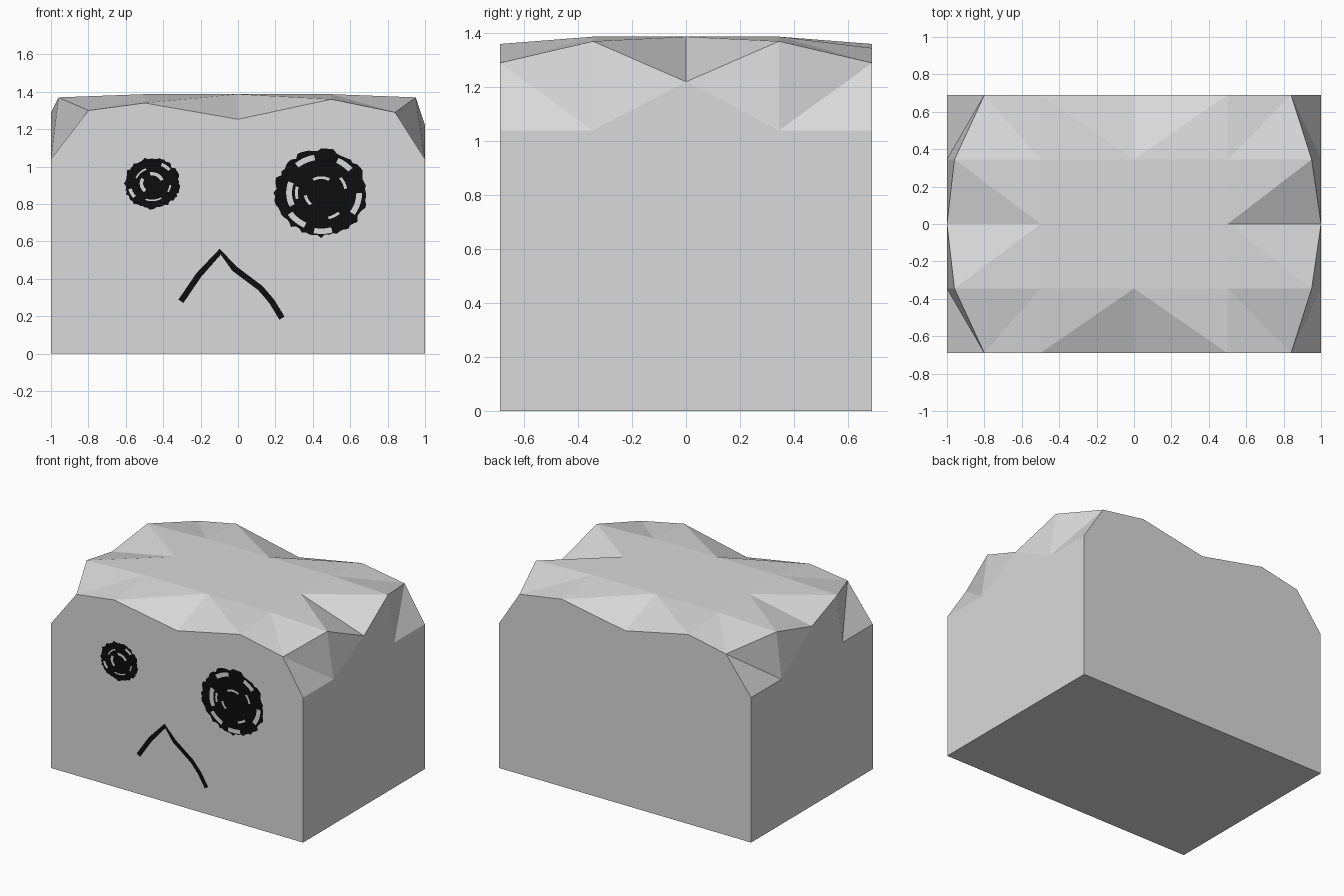
import bpy, bmesh, math, random

if "Cube" in bpy.data.objects:
    bpy.data.objects.remove(bpy.data.objects["Cube"])

random.seed(4)
D, H = 0.69, 1.387          # half depth, top height
R, G = D / 2, 1.04          # facet row, height of the cut corners


def material(name, v):
    m = bpy.data.materials.new(name)
    m.diffuse_color = (v, v, v, 1)
    m.use_nodes = True
    m.node_tree.nodes["Principled BSDF"].inputs["Base Color"].default_value = m.diffuse_color
    return m


stone = material("light grey", 0.7)
ink = material("black", 0.004)


def finish(bm, name, mat):
    me = bpy.data.meshes.new(name)
    bm.to_mesh(me)
    bm.free()
    me.materials.append(mat)
    ob = bpy.data.objects.new(name, me)
    bpy.context.collection.objects.link(ob)
    return ob


# Block with chipped top edges
bm = bmesh.new()
cache = {}


def face(*pts):
    vs = []
    for p in pts:
        k = tuple(round(c, 4) for c in p)
        if k not in cache:
            cache[k] = bm.verts.new(k)
        vs.append(cache[k])
    bm.faces.new(vs)


# per end: corner x, shoulder x, corner z, middle z
ends = {-1: (0.80, 0.96, 1.30, 1.29), 1: (0.84, 0.95, 1.29, 1.22)}
# heights of the long edges at x = -0.5 and 0.5
edge_z = {(-1, -1): 1.34, (1, -1): 1.36, (-1, 1): 1.36, (1, 1): 1.345}
DIP = 1.253

# flat plateau and base
face((-.5, -R, H), (0, -R, H), (.5, -R, H), (.5, 0, H),
     (.5, R, H), (0, R, H), (-.5, R, H), (-.5, 0, H))
face((-1, -D, 0), (-1, D, 0), (1, D, 0), (1, -D, 0))

for sy in (-1, 1):
    y, r = sy * D, sy * R
    # front and back walls
    wall = [(-1, y, 0), (1, y, 0), (1, y, G), (ends[1][0], y, ends[1][2]),
            (.5, y, edge_z[1, sy]), (0, y, DIP), (-.5, y, edge_z[-1, sy]),
            (-ends[-1][0], y, ends[-1][2]), (-1, y, G)]
    face(*wall)
    for sx in (-1, 1):
        cx, shx, cz, mz = ends[sx]
        inner, mid = (sx * .5, r, H), (0, r, H)
        edge, dip = (sx * .5, y, edge_z[sx, sy]), (0, y, DIP)
        corner, shoulder = (sx * cx, y, cz), (sx * shx, r, 1.37)
        low, low_corner = (sx, r, G), (sx, y, G)
        end_mid, plateau_mid = (sx, 0, mz), (sx * .5, 0, H)
        for tri in ((mid, dip, edge), (mid, edge, inner), (inner, edge, corner),
                    (inner, corner, shoulder), (inner, shoulder, plateau_mid),
                    (plateau_mid, shoulder, end_mid), (end_mid, shoulder, low),
                    (shoulder, corner, low), (corner, low_corner, low)):
            face(*tri)

# end walls
for sx in (-1, 1):
    face((sx, -D, 0), (sx, D, 0), (sx, D, G), (sx, R, G),
         (sx, 0, ends[sx][3]), (sx, -R, G), (sx, -D, G))
bmesh.ops.recalc_face_normals(bm, faces=bm.faces)
finish(bm, "block_body", stone)

FY = -D - 0.003             # painted sheet just in front of the wall


# Scribbled eyes: polar sheets with arc-shaped gaps (r0, r1, angle0, angle1)
def eye(name, cx, cz, rx, rz, gaps, rings=16, seg=72):
    bm = bmesh.new()
    rough = [random.uniform(0.93, 1.03) for _ in range(seg)]

    def vert(i, j):
        a = 2 * math.pi * j / seg
        k = i / rings * (rough[j % seg] if i == rings else 1)
        return bm.verts.new((cx + rx * k * math.cos(a), FY, cz + rz * k * math.sin(a)))

    grid = [[vert(i, j) for j in range(seg)] for i in range(1, rings + 1)]
    centre = bm.verts.new((cx, FY, cz))
    for j in range(seg):
        n = (j + 1) % seg
        bm.faces.new((centre, grid[0][j], grid[0][n]))
        for i in range(rings - 1):
            r, a = (i + 1.5) / rings, 360 * (j + .5) / seg
            if not any(g[0] < r < g[1] and g[2] < a < g[3] for g in gaps):
                bm.faces.new((grid[i][j], grid[i + 1][j], grid[i + 1][n], grid[i][n]))
    finish(bm, name, ink)


eye("large_eye", .445, .86, .25, .235,
    [(.75, .86, 100, 130), (.78, .87, 40, 65), (.62, .75, 160, 205),
     (.76, .86, 215, 245), (.75, .87, 325, 360), (.84, .92, 262, 285),
     (.3, .38, 60, 120), (.3, .38, 190, 230), (.5, .58, 10, 40),
     (.48, .56, 165, 195), (.55, .62, 285, 310)])
eye("small_eye", -.46, .91, .15, .138,
    [(.3, .42, 20, 100), (.3, .42, 150, 230), (.55, .65, 110, 160),
     (.6, .7, 250, 300), (.6, .7, 330, 355), (.75, .85, 40, 65),
     (.75, .85, 195, 220)])

# Frowning mouth: flat ribbon
path = [(-.305, .28), (-.21, .42), (-.095, .545), (-.02, .455),
        (.12, .35), (.18, .28), (.235, .19)]
bm = bmesh.new()
rows = []
for i, (x, z) in enumerate(path):
    a, b = path[max(i - 1, 0)], path[min(i + 1, len(path) - 1)]
    dx, dz = b[0] - a[0], b[1] - a[1]
    w = 0.016 / math.hypot(dx, dz)
    rows.append([bm.verts.new((x + s * dz * w, FY, z - s * dx * w)) for s in (-1, 1)])
for p, q in zip(rows, rows[1:]):
    bm.faces.new((p[0], p[1], q[1], q[0]))
bmesh.ops.recalc_face_normals(bm, faces=bm.faces)
for f in bm.faces:
    f.normal_update()
    if f.normal.y > 0:
        f.normal_flip()
finish(bm, "mouth", ink)
